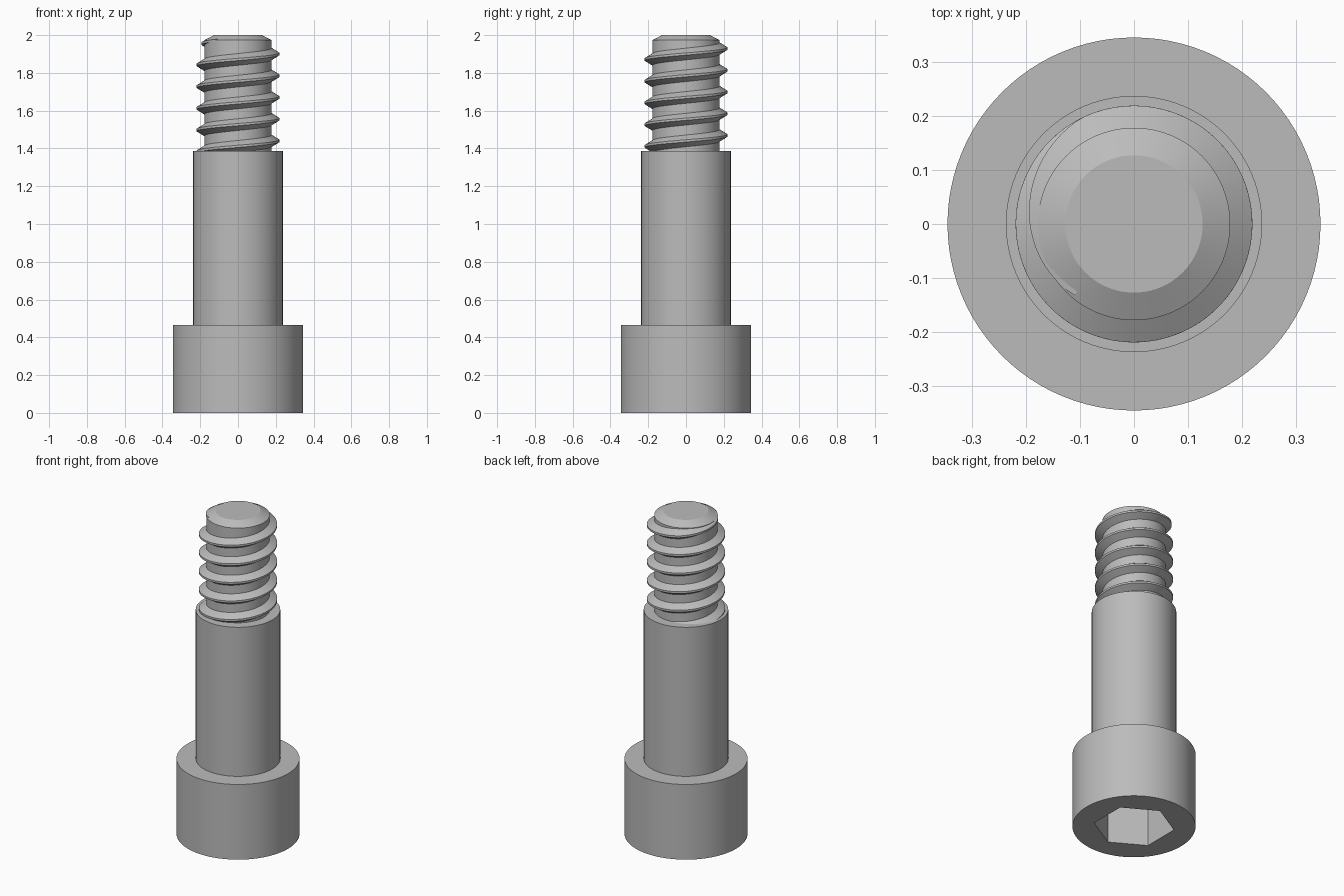
import bpy
import bmesh
from math import cos, sin, pi, radians

cube = bpy.data.objects.get("Cube")
if cube:
    bpy.data.objects.remove(cube, do_unlink=True)

# Single steel colour
steel = bpy.data.materials.new("grey steel")
steel.use_nodes = True
GREY = (0.5, 0.5, 0.5, 1)
steel.diffuse_color = GREY
steel.node_tree.nodes["Principled BSDF"].inputs["Base Color"].default_value = GREY


def make_object(name, bm):
    bmesh.ops.recalc_face_normals(bm, faces=bm.faces[:])
    mesh = bpy.data.meshes.new(name)
    bm.to_mesh(mesh)
    bm.free()
    mesh.materials.append(steel)
    obj = bpy.data.objects.new(name, mesh)
    bpy.context.collection.objects.link(obj)
    return obj


def activate(obj):
    bpy.ops.object.select_all(action="DESELECT")
    obj.select_set(True)
    bpy.context.view_layer.objects.active = obj


def turned(name, profile, sides=96, start=0.0):
    """Closed solid turned about z from (radius, height) points."""
    bm = bmesh.new()
    rings = []
    for r, z in profile:
        angles = [start + 2 * pi * i / sides for i in range(sides)]
        rings.append([bm.verts.new((r * cos(a), r * sin(a), z)) for a in angles])
    for low, high in zip(rings, rings[1:]):
        for i in range(sides):
            j = (i + 1) % sides
            bm.faces.new((low[i], low[j], high[j], high[i]))
    bm.faces.new(rings[0])
    bm.faces.new(rings[-1])
    return make_object(name, bm)


HEAD_TOP, SHOULDER_TOP = 0.465, 1.387
ROOT, CREST, PITCH = 0.178, 0.219, 0.115

# Head, shoulder and threaded core
head = turned("head", [(0.345, 0), (0.345, HEAD_TOP)])
shoulder = turned("shoulder", [(0.237, HEAD_TOP - 0.05), (0.237, SHOULDER_TOP)])
core = turned("thread_core", [(ROOT, SHOULDER_TOP - 0.05), (ROOT, 1.973), (0.127, 2.0)])

# Hexagonal drive socket cut into the underside of the head
cutter = turned("socket_cutter", [(0.227, -0.1), (0.227, 0.28)], 6, radians(30))
cutter.hide_render = True
cut = head.modifiers.new("socket", "BOOLEAN")
cut.operation = "DIFFERENCE"
cut.solver = "EXACT"
cut.object = cutter
activate(head)
bpy.ops.object.modifier_apply(modifier=cut.name)
bpy.data.objects.remove(cutter, do_unlink=True)

# Right-hand thread ridge that fades into the core near the tip
bm = bmesh.new()
STEPS = 72
FADE_START, FADE_END = radians(117), radians(230)
angle = -2 * pi * 5
count = int((FADE_END - angle) / (2 * pi) * STEPS)
previous = None
for n in range(count + 1):
    a = angle + (FADE_END - angle) * n / count
    k = min(1, (FADE_END - a) / (FADE_END - FADE_START))
    z = 1.9 + PITCH * a / (2 * pi)
    base_r = 0.16 + 0.01 * k
    crest_r = 0.172 + (CREST - 0.172) * k
    base_h = 0.008 + 0.028 * k
    crest_h = 0.006
    section = [(base_r, -base_h), (crest_r, -crest_h), (crest_r, crest_h), (base_r, base_h)]
    ring = [bm.verts.new((r * cos(a), r * sin(a), z + h)) for r, h in section]
    if previous:
        for i in range(4):
            j = (i + 1) % 4
            bm.faces.new((previous[i], previous[j], ring[j], ring[i]))
    else:
        bm.faces.new(ring)
    previous = ring
bm.faces.new(previous)
thread = make_object("thread_ridge", bm)

# Smooth round surfaces, crisp edges
for obj in (head, shoulder, core, thread):
    activate(obj)
    bpy.ops.object.shade_smooth_by_angle(angle=radians(24))
